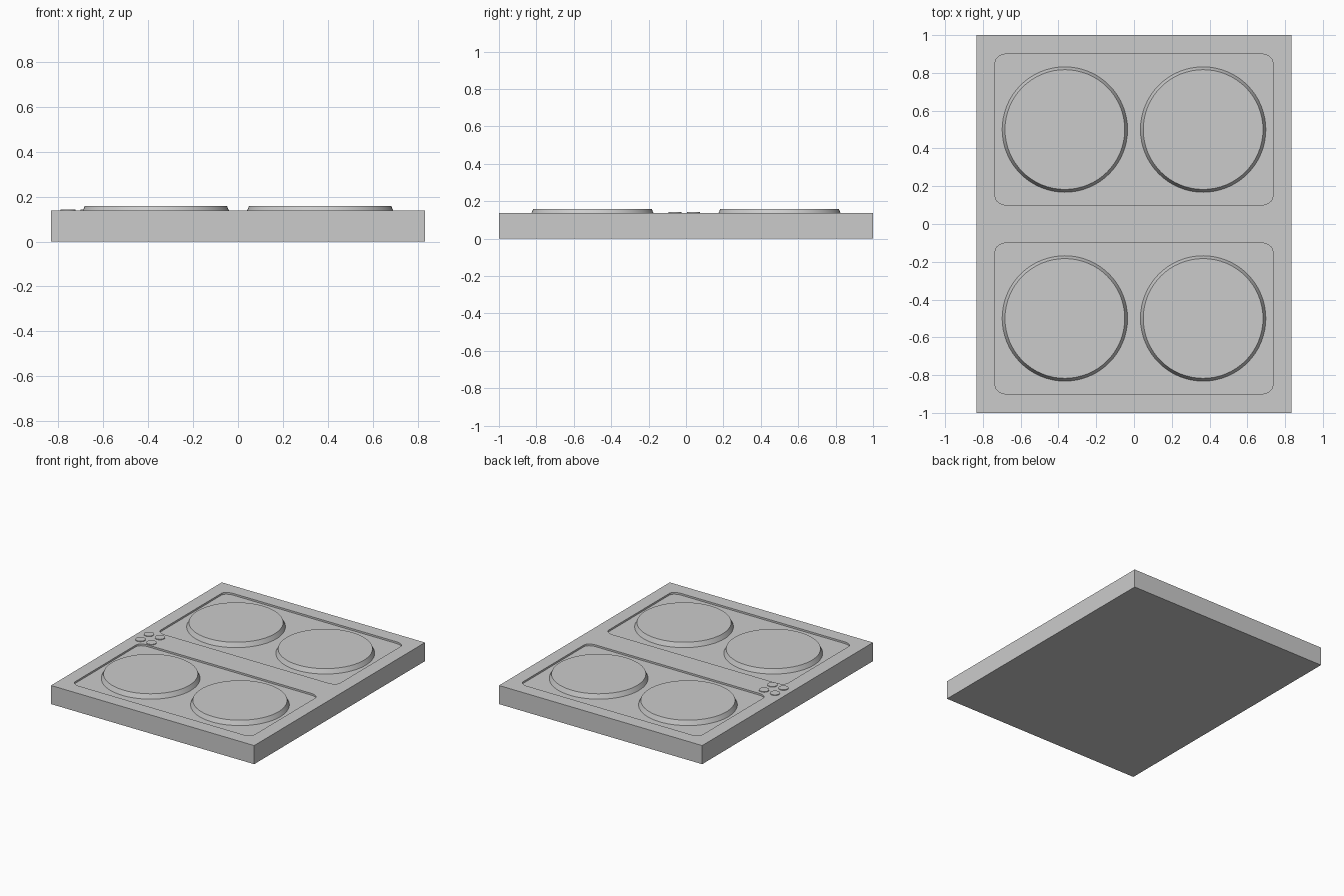
import bpy, bmesh, math

if "Cube" in bpy.data.objects:
    bpy.data.objects.remove(bpy.data.objects["Cube"])

TOP, FLOOR, PLATE_TOP = 0.138, 0.125, 0.158


def make_object(name, bm):
    bmesh.ops.recalc_face_normals(bm, faces=bm.faces)
    mesh = bpy.data.meshes.new(name)
    bm.to_mesh(mesh)
    bm.free()
    obj = bpy.data.objects.new(name, mesh)
    bpy.context.collection.objects.link(obj)
    return obj


def add_prism(bm, points, z0, z1):
    """Extrude a closed outline from z0 to z1."""
    face = bm.faces.new([bm.verts.new((x, y, z0)) for x, y in points])
    ext = bmesh.ops.extrude_face_region(bm, geom=[face])["geom"]
    verts = [g for g in ext if isinstance(g, bmesh.types.BMVert)]
    bmesh.ops.translate(bm, verts=verts, vec=(0, 0, z1 - z0))


def rounded_rect(hx, hy, rx, ry, cy, steps=6):
    pts = []
    for q, (sx, sy) in enumerate([(1, 1), (-1, 1), (-1, -1), (1, -1)]):
        for i in range(steps + 1):
            a = math.pi / 2 * (q + i / steps)
            pts.append((sx * (hx - rx) + rx * math.cos(a),
                        cy + sy * (hy - ry) + ry * math.sin(a)))
    return pts


def disc(name, x, y, z0, z1, r0, r1, sides):
    """Capped, slightly tapered round disc."""
    bpy.ops.mesh.primitive_cone_add(vertices=sides, radius1=r0, radius2=r1,
                                    depth=z1 - z0, location=(x, y, (z0 + z1) / 2))
    bpy.context.object.name = name
    bpy.ops.object.shade_smooth_by_angle(angle=math.radians(30))


# Slab body
bm = bmesh.new()
add_prism(bm, [(-0.833, -1), (0.833, -1), (0.833, 1), (-0.833, 1)], 0, TOP)
body = make_object("hob_body", bm)

# Two shallow rounded recesses cut into the top
bm = bmesh.new()
for cy in (-0.5, 0.5):
    add_prism(bm, rounded_rect(0.735, 0.4, 0.065, 0.045, cy), FLOOR, TOP + 0.1)
cutter = make_object("recess_cutter", bm)
cutter.hide_render = True
cutter.hide_viewport = True
cut = body.modifiers.new("recesses", 'BOOLEAN')
cut.operation = 'DIFFERENCE'
cut.solver = 'EXACT'
cut.object = cutter

# Four hot plates
for x in (-0.366, 0.366):
    for y in (-0.5, 0.5):
        disc("hot_plate", x, y, FLOOR, PLATE_TOP, 0.332, 0.317, 64)

# Four small control buttons on the left edge
for x in (-0.758, -0.668):
    for y in (-0.059, 0.04):
        disc("control_button", x, y, TOP - 0.005, TOP + 0.005, 0.034, 0.034, 32)
